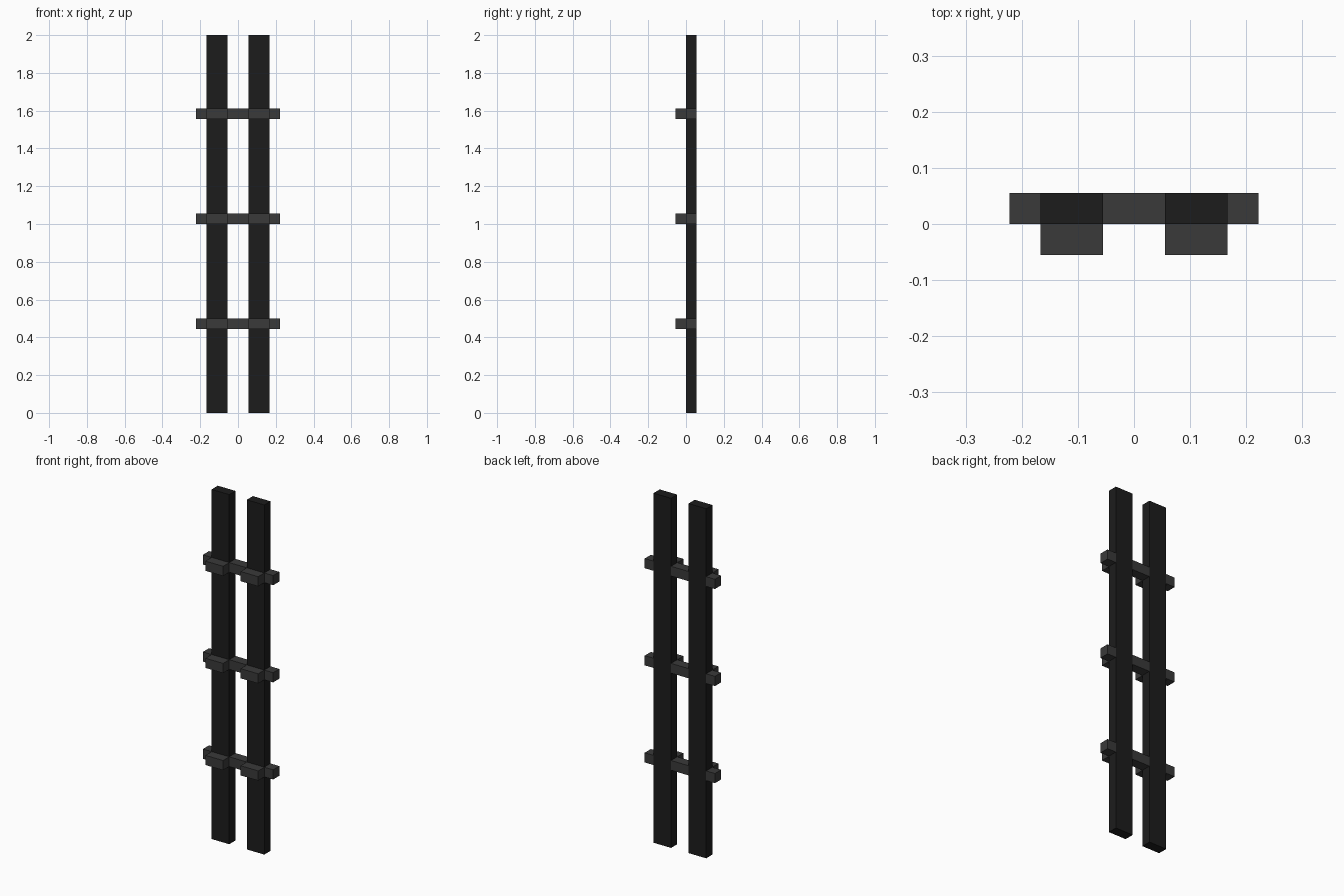
import bpy

if "Cube" in bpy.data.objects:
    bpy.data.objects.remove(bpy.data.objects["Cube"])

U = 1 / 18  # one block unit; the model is 36 units tall


def material(name, value):
    mat = bpy.data.materials.new(name)
    mat.diffuse_color = (value, value, value, 1)
    mat.use_nodes = True
    mat.node_tree.nodes["Principled BSDF"].inputs["Base Color"].default_value = mat.diffuse_color
    return mat


post_mat = material("near black", 0.0116)
rung_mat = material("dark grey", 0.042)


def box(name, x, y, z, mat):
    """Box from (min, max) ranges given in block units."""
    bpy.ops.mesh.primitive_cube_add(size=1)
    ob = bpy.context.object
    ob.name = name
    ob.location = [(a + b) / 2 * U for a, b in (x, y, z)]
    ob.scale = [(b - a) * U for a, b in (x, y, z)]
    bpy.ops.object.transform_apply(location=True, scale=True)
    ob.data.materials.append(mat)
    return ob


# Two upright posts
for side, x in (("left", (-3, -1)), ("right", (1, 3))):
    box(f"{side}_post", x, (0, 1), (0, 36), post_mat)

# Three rungs: pieces between and outside the posts, cleats on the front
for i, z0 in enumerate((8, 18, 28), 1):
    z = (z0, z0 + 1)
    box(f"rung_middle_{i}", (-1, 1), (0, 1), z, rung_mat)
    for side, end, cleat in (("left", (-4, -3), (-3, -1)),
                             ("right", (3, 4), (1, 3))):
        box(f"{side}_rung_end_{i}", end, (0, 1), z, rung_mat)
        box(f"{side}_front_cleat_{i}", cleat, (-1, 0), z, rung_mat)
